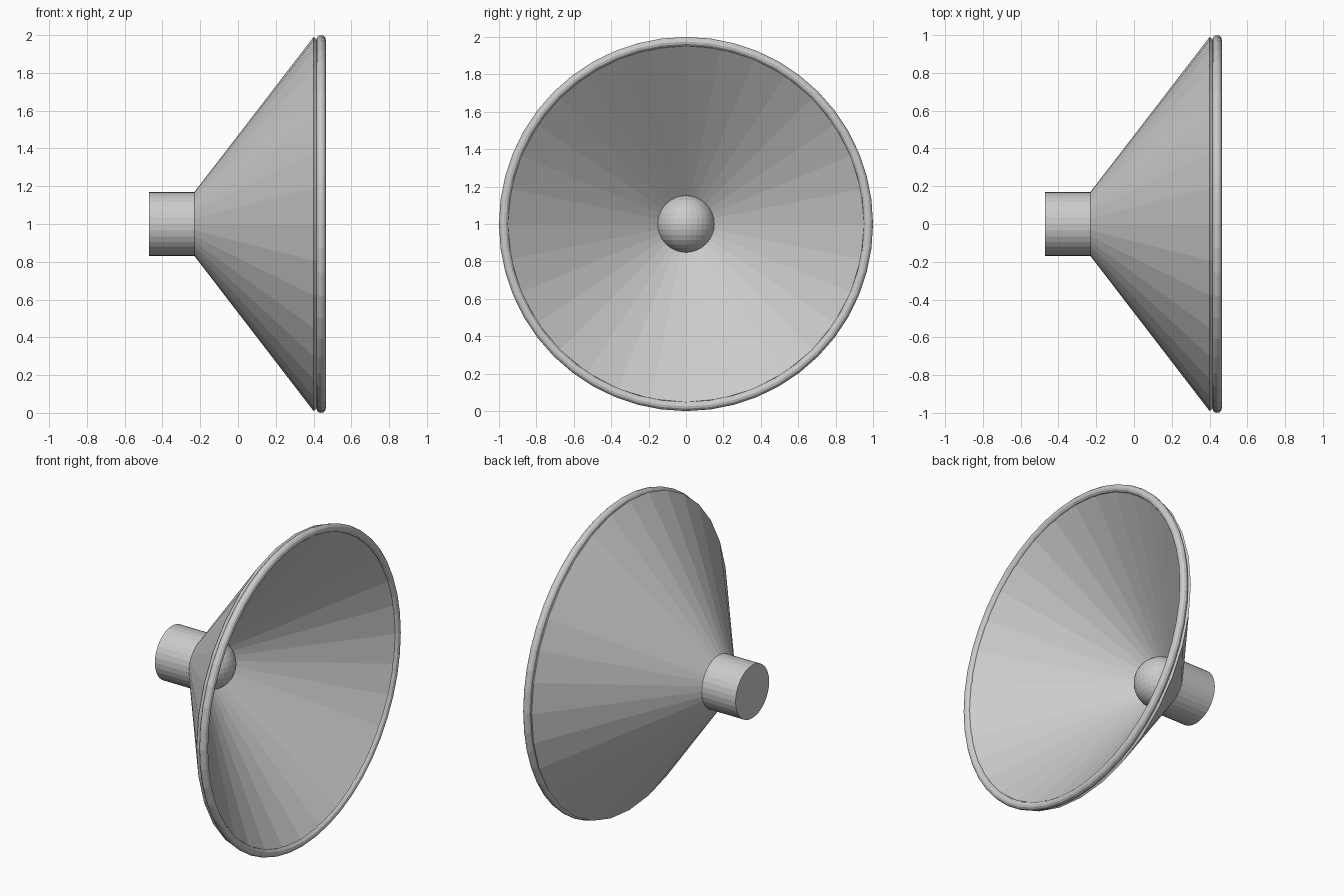
import bpy, bmesh, math

if "Cube" in bpy.data.objects:
    bpy.data.objects.remove(bpy.data.objects["Cube"])

AXIS = (0, math.pi / 2, 0)   # turns primitives so their axis runs along x
ZC = 1.0                     # height of the dish axis


def lathe(name, profile, segments):
    """Revolve a closed (x, radius) profile around the dish axis."""
    bm = bmesh.new()
    rings = []
    for i in range(segments):
        a = 2 * math.pi * i / segments
        rings.append([bm.verts.new((x, r * math.cos(a), ZC + r * math.sin(a)))
                      for x, r in profile])
    n = len(profile)
    for i in range(segments):
        a, b = rings[i], rings[(i + 1) % segments]
        for j in range(n):
            k = (j + 1) % n
            bm.faces.new((a[j], a[k], b[k], b[j]))
    bmesh.ops.recalc_face_normals(bm, faces=bm.faces)
    mesh = bpy.data.meshes.new(name)
    bm.to_mesh(mesh)
    bm.free()
    obj = bpy.data.objects.new(name, mesh)
    bpy.context.collection.objects.link(obj)
    return obj


# Thick conical dish wall
lathe("dish", [(-0.23, 0.17), (0.40, 0.99), (0.447, 0.953), (-0.183, 0.133)], 32)

# Rolled rim
bpy.ops.mesh.primitive_torus_add(major_segments=48, minor_segments=12,
                                 major_radius=0.975, minor_radius=0.025,
                                 location=(0.44, 0, ZC), rotation=AXIS)
bpy.context.object.name = "rim"

# Rear mounting stub
bpy.ops.mesh.primitive_cylinder_add(vertices=32, radius=0.17, depth=0.245,
                                    location=(-0.3475, 0, ZC), rotation=AXIS)
bpy.context.object.name = "mount"

# Central ball
bpy.ops.mesh.primitive_uv_sphere_add(segments=32, ring_count=16, radius=0.155,
                                     location=(-0.2, 0, ZC))
bpy.context.object.name = "center_ball"
